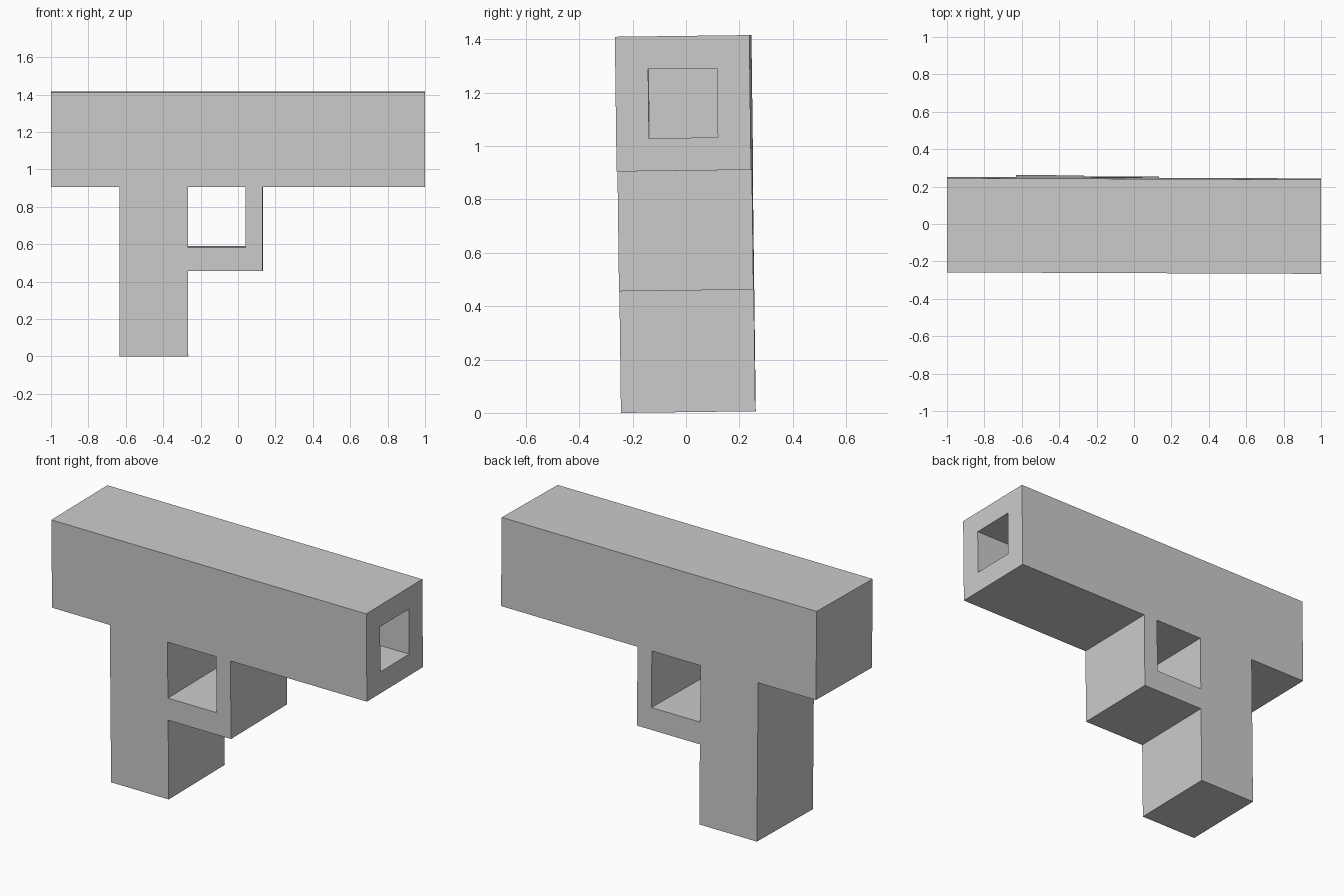
import bpy, bmesh, math
from mathutils import Matrix

if "Cube" in bpy.data.objects:
    bpy.data.objects.remove(bpy.data.objects["Cube"])

HALF_WIDTH = 0.252
OUTLINE = [(-1, 1.41), (-1, 0.905), (-0.633, 0.905), (-0.633, 0), (-0.267, 0),
           (-0.267, 0.456), (0.133, 0.456), (0.133, 0.905), (1, 0.905), (1, 1.41)]
GUARD_HOLE = [(-0.267, 0.905), (-0.267, 0.583), (0.042, 0.583), (0.042, 0.905)]

# Side profile with the guard opening, extruded to full width
curve = bpy.data.curves.new("body_profile", "CURVE")
curve.dimensions = "2D"
curve.fill_mode = "BOTH"
curve.extrude = HALF_WIDTH
for pts in (OUTLINE, GUARD_HOLE):
    spline = curve.splines.new("POLY")
    spline.points.add(len(pts) - 1)
    for p, (x, z) in zip(spline.points, pts):
        p.co = (x, z, 0, 1)
    spline.use_cyclic_u = True
body = bpy.data.objects.new("toy_blaster_body", curve)
bpy.context.collection.objects.link(body)
bpy.context.view_layer.objects.active = body
body.select_set(True)
bpy.ops.object.convert(target="MESH")
body = bpy.context.view_layer.objects.active

bm = bmesh.new()
bm.from_mesh(body.data)
bm.transform(Matrix.Rotation(math.radians(90), 4, "X"))
bmesh.ops.remove_doubles(bm, verts=bm.verts, dist=1e-4)
bmesh.ops.dissolve_limit(bm, angle_limit=0.01, verts=bm.verts, edges=bm.edges)
bmesh.ops.recalc_face_normals(bm, faces=bm.faces)

# Square recess in the right-hand end
end = max(bm.faces, key=lambda f: f.calc_center_median().x)
bmesh.ops.inset_region(bm, faces=[end], thickness=0.123, use_even_offset=True)
recess = bmesh.ops.extrude_discrete_faces(bm, faces=[end])["faces"][0]
bmesh.ops.translate(bm, verts=recess.verts, vec=(-0.7, 0, 0))

# Slight lean of the whole model
bm.transform(Matrix.Translation((0, 0.007, 0.003))
             @ Matrix.Rotation(-0.004, 4, "Z")
             @ Matrix.Rotation(0.0125, 4, "X"))
bm.to_mesh(body.data)
bm.free()
for poly in body.data.polygons:
    poly.use_smooth = False
